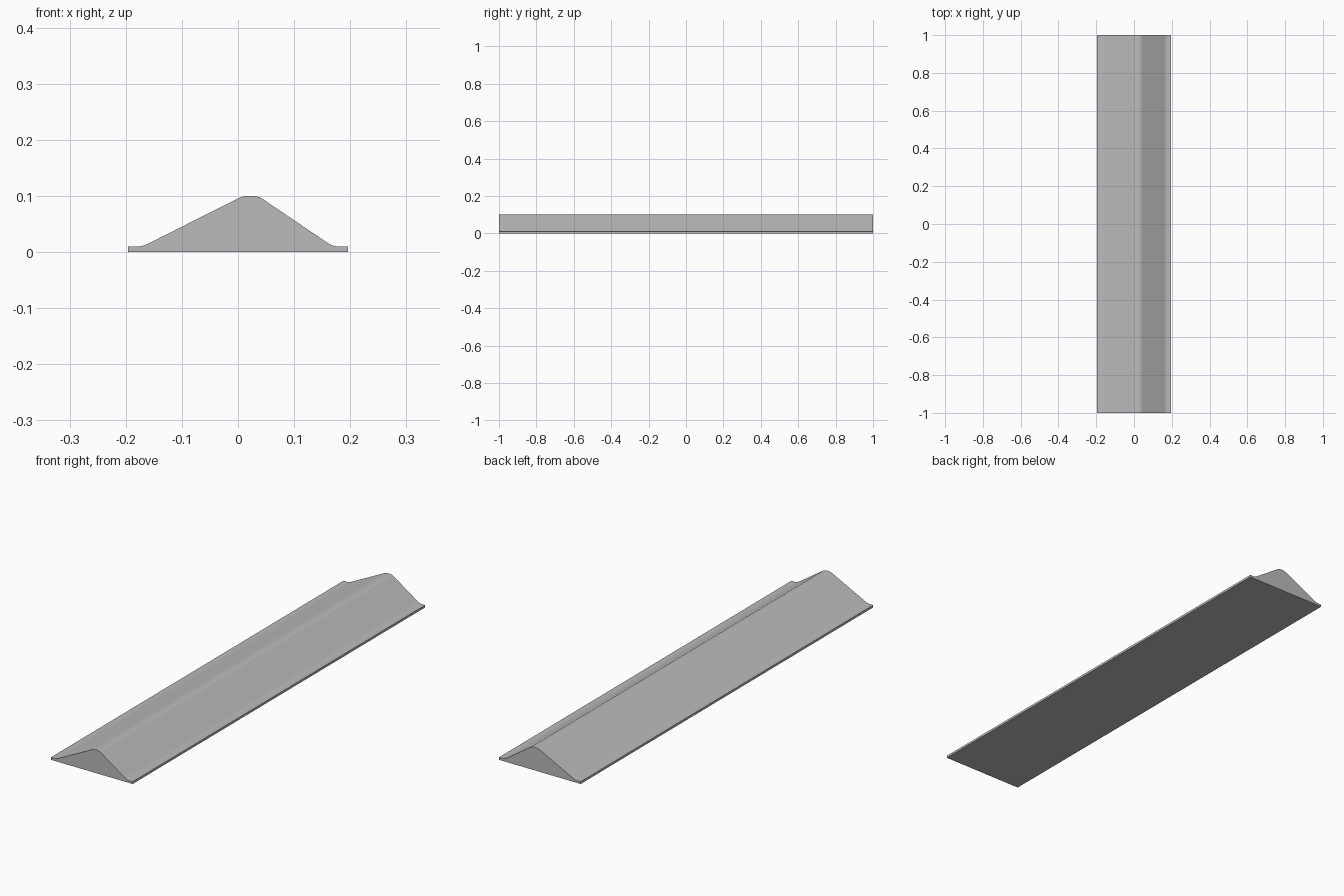
import bpy
import bmesh
import math
from mathutils import Vector

cube = bpy.data.objects.get("Cube")
if cube:
    bpy.data.objects.remove(cube, do_unlink=True)

HALF_LENGTH = 1.0
HALF_WIDTH = 0.196


def fillet(before, corner, after, reach, steps=4):
    """Round a profile corner with a short curve."""
    a = corner + (before - corner).normalized() * reach
    b = corner + (after - corner).normalized() * reach
    return [a.lerp(corner, t).lerp(corner.lerp(b, t), t)
            for t in (i / steps for i in range(steps + 1))]


# Cross-section: flat base, thin edge lips, unequal slopes, narrow crest
corners = [Vector(p) for p in (
    (-HALF_WIDTH, 0), (HALF_WIDTH, 0), (HALF_WIDTH, 0.01), (0.169, 0.01),
    (0.036, 0.1), (0.009, 0.1), (-0.17, 0.01), (-HALF_WIDTH, 0.01))]
rounded = {3, 4, 5, 6}
profile = []
for i, c in enumerate(corners):
    if i in rounded:
        profile += fillet(corners[i - 1], c, corners[i + 1], 0.01)
    else:
        profile.append(c)

# Extrude the cross-section along the length
bm = bmesh.new()
front = bm.faces.new([bm.verts.new((p.x, -HALF_LENGTH, p.y)) for p in profile])
result = bmesh.ops.extrude_face_region(bm, geom=[front], use_keep_orig=True)
back_verts = [v for v in result["geom"] if isinstance(v, bmesh.types.BMVert)]
bmesh.ops.translate(bm, verts=back_verts, vec=(0, 2 * HALF_LENGTH, 0))
bmesh.ops.recalc_face_normals(bm, faces=bm.faces)
mesh = bpy.data.meshes.new("ramp_strip")
bm.to_mesh(mesh)
bm.free()

strip = bpy.data.objects.new("ramp_strip", mesh)
bpy.context.collection.objects.link(strip)

# Plain grey finish
grey = bpy.data.materials.new("plain grey")
grey.use_nodes = True
colour = (0.5, 0.5, 0.5, 1)
grey.diffuse_color = colour
grey.node_tree.nodes["Principled BSDF"].inputs["Base Color"].default_value = colour
mesh.materials.append(grey)

# Smooth crest and lips, sharp ends and base
bpy.ops.object.select_all(action="DESELECT")
strip.select_set(True)
bpy.context.view_layer.objects.active = strip
bpy.ops.object.shade_smooth_by_angle(angle=math.radians(30))
